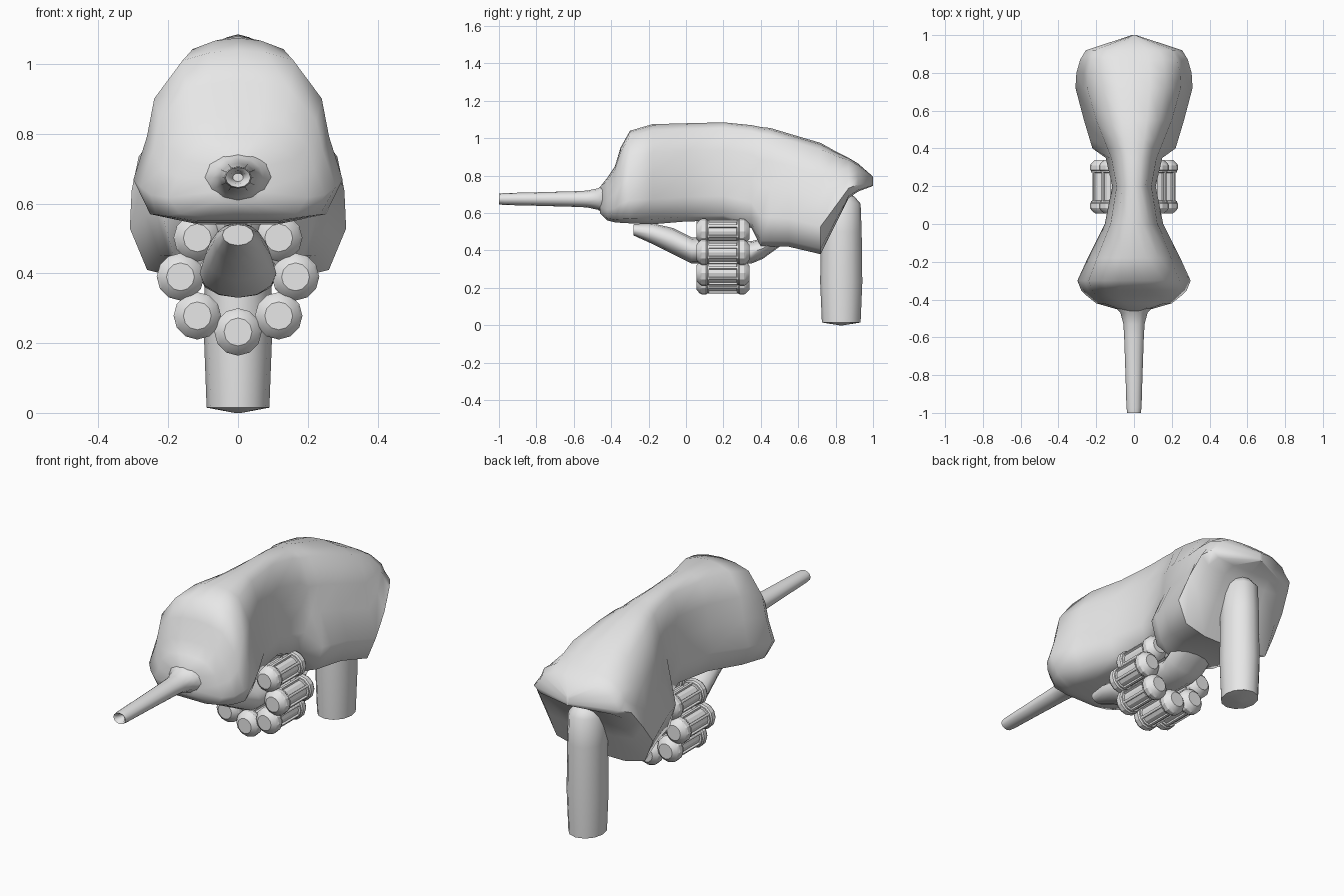
import bpy, bmesh, math
from math import sin, cos, pi

cube = bpy.data.objects.get("Cube")
if cube:
    bpy.data.objects.remove(cube, do_unlink=True)

grey = bpy.data.materials.new("plain_grey")
grey.use_nodes = True
grey.diffuse_color = (0.8, 0.8, 0.8, 1)
grey.node_tree.nodes["Principled BSDF"].inputs["Base Color"].default_value = (0.8, 0.8, 0.8, 1)


def finish(name, bm, angle):
    bmesh.ops.recalc_face_normals(bm, faces=bm.faces)
    mesh = bpy.data.meshes.new(name)
    bm.to_mesh(mesh)
    bm.free()
    mesh.materials.append(grey)
    ob = bpy.data.objects.new(name, mesh)
    bpy.context.collection.objects.link(ob)
    bpy.ops.object.select_all(action='DESELECT')
    ob.select_set(True)
    bpy.context.view_layer.objects.active = ob
    bpy.ops.object.shade_smooth_by_angle(angle=math.radians(angle))
    return ob


def loft(rings):
    """Skin a list of equal rings of points and cap both ends."""
    bm = bmesh.new()
    loops = [[bm.verts.new(p) for p in ring] for ring in rings]
    n = len(loops[0])
    for a, b in zip(loops, loops[1:]):
        for i in range(n):
            j = (i + 1) % n
            bm.faces.new((a[i], a[j], b[j], b[i]))
    bm.faces.new(loops[0])
    bm.faces.new(loops[-1])
    return bm


def oval_y(y, z, rx, rz, n=12, x=0):
    return [(x + rx * cos(2 * pi * i / n), y, z + rz * sin(2 * pi * i / n)) for i in range(n)]


# Body: one half section, mirrored and scaled along the length
HALF = [(0, 0), (.45, 0), (.84, .05), (1, .25), (.87, .5), (.8, .72), (.53, .94), (.27, .985), (0, 1)]


def body_ring(y, top, bottom, w_top, w_low):
    right = [(fx * (w_low if fz < .3 else w_top), y, bottom + fz * (top - bottom)) for fx, fz in HALF]
    return right + [(-x, yy, z) for x, yy, z in reversed(right[1:-1])]


stations = [
    (-.46, .74, .60, .06, .06), (-.42, .79, .56, .20, .20), (-.38, .85, .55, .25, .25),
    (-.35, .95, .548, .28, .28), (-.30, 1.04, .545, .30, .30), (-.18, 1.075, .54, .245, .245),
    (0, 1.08, .555, .155, .155), (.2, 1.085, .56, .115, .115), (.35, 1.07, .52, .15, .15),
    (.40, 1.06, .42, .175, .22), (.45, 1.055, .42, .2, .235), (.55, 1.025, .42, .25, .265),
    (.72, .975, .38, .31, .31), (.80, .93, .54, .305, .305), (.87, .895, .68, .285, .285),
    (.92, .865, .715, .255, .255), (1, .795, .745, .01, .01),
]
finish("body", loft([body_ring(*s) for s in stations]), 55)

# Thin front nozzle with a flared root and hollow tip
nozzle = [(-.95, .015), (-.99, .024), (-1, .036), (-.97, .04), (-.8, .045), (-.6, .052),
          (-.53, .056), (-.47, .072), (-.43, .11), (-.38, .15)]
finish("nozzle", loft([oval_y(y, .675, r, r * .8) for y, r in nozzle]), 50)

# Rear leg: upright oval post
post = [(0, .01), (.015, .09), (.23, .098), (.5, .095), (.65, .09), (.69, .06), (.71, .02)]
finish("rear_leg", loft([[(r * cos(pi * i / 6), .83 + r * 1.15 * sin(pi * i / 6), z)
                          for i in range(12)] for z, r in post]), 50)

# Curved axle that carries the barrels
axle = [(-.28, .51, .045, .03), (-.18, .49, .07, .055), (-.07, .45, .095, .07), (.03, .40, .11, .07),
        (.35, .39, .11, .06), (.41, .41, .12, .055), (.5, .47, .12, .05)]
finish("axle", loft([oval_y(*a) for a in axle]), 50)

# Ring of eight barrels with raised end bands and recessed panels
BARREL = [(.055, .04), (.072, .06), (.085, .068), (.108, .068), (.115, .062)]
profile = BARREL + [(.395 - y, r) for y, r in reversed(BARREL)]
SIDES = 12
for k in range(8):
    a = 2 * pi * k / 8
    cx, cz = .165 * cos(a), .39 + .158 * sin(a)
    bm = loft([oval_y(y, cz, r, r, SIDES, cx) for y, r in profile])
    bmesh.ops.recalc_face_normals(bm, faces=bm.faces)
    bm.faces.ensure_lookup_table()
    start = (len(BARREL) - 1) * SIDES
    middle = [bm.faces[start + i] for i in range(SIDES)]
    for i in range(0, SIDES, 2):
        pair = [middle[i - 1], middle[i]]
        bmesh.ops.inset_region(bm, faces=pair, thickness=.007, depth=0, use_even_offset=True)
        bmesh.ops.inset_region(bm, faces=pair, thickness=.002, depth=-.01, use_even_offset=True)
    finish("barrel_%d" % (k + 1), bm, 25)
